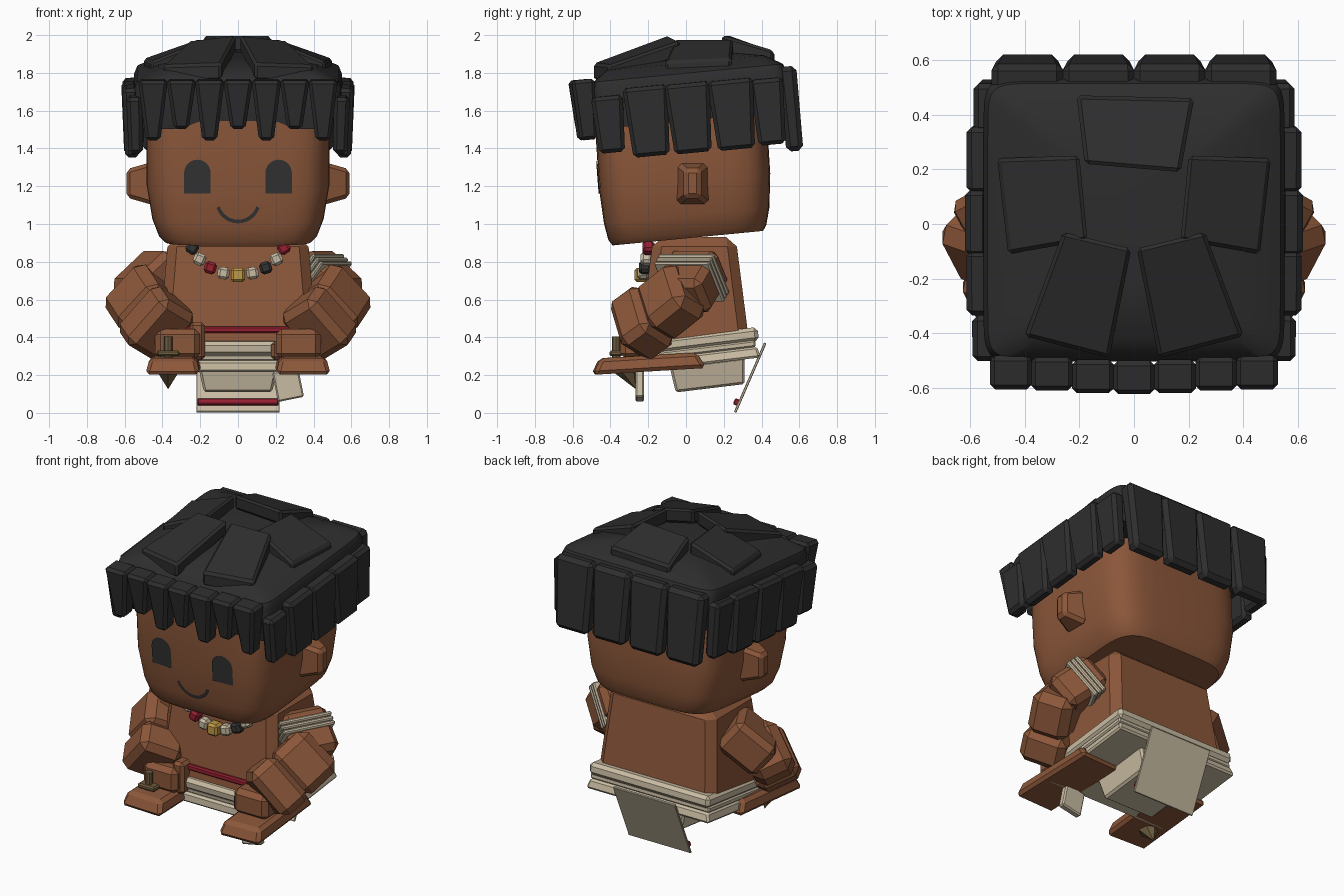
import bpy, bmesh, math
from mathutils import Matrix, Vector, Euler

cube = bpy.data.objects.get("Cube")
if cube:
    bpy.data.objects.remove(cube, do_unlink=True)


def material(name, r, g, b):
    m = bpy.data.materials.new(name)
    m.use_nodes = True
    m.diffuse_color = (r, g, b, 1)
    bsdf = m.node_tree.nodes["Principled BSDF"]
    bsdf.inputs["Base Color"].default_value = (r, g, b, 1)
    bsdf.inputs["Roughness"].default_value = 0.8
    return m


SKIN = material("brown skin", 0.26, 0.095, 0.042)
HAIR = material("black hair", 0.027, 0.027, 0.028)
CLOTH = material("cream cloth", 0.58, 0.50, 0.36)
RED = material("dark red", 0.30, 0.014, 0.03)
GOLD = material("gold", 0.53, 0.32, 0.06)
DARK = material("dark grey", 0.034, 0.033, 0.034)
WOOD = material("olive brown", 0.16, 0.11, 0.05)

TILT = math.radians(5.5)
HEAD = Matrix.Translation((0, 0.01, 0.925)) @ Matrix.Rotation(TILT, 4, 'X')


def finish(name, bm, mat, matrix=Matrix(), smooth=False):
    me = bpy.data.meshes.new(name)
    bm.to_mesh(me)
    bm.free()
    me.materials.append(mat)
    ob = bpy.data.objects.new(name, me)
    ob.matrix_world = matrix
    bpy.context.collection.objects.link(ob)
    if smooth:
        bpy.ops.object.select_all(action='DESELECT')
        ob.select_set(True)
        bpy.context.view_layer.objects.active = ob
        bpy.ops.object.shade_smooth_by_angle(angle=math.radians(35))


def chamfer(bm, width):
    bmesh.ops.bevel(bm, geom=bm.edges[:], offset=width, segments=1, affect='EDGES')
    bmesh.ops.recalc_face_normals(bm, faces=bm.faces[:])


def block(name, mat, loc, size, rot=(0, 0, 0), top=(1, 1), bottom=(1, 1), bevel=0.015, matrix=None):
    """Chamfered box whose top and bottom can be tapered."""
    bm = bmesh.new()
    bmesh.ops.create_cube(bm, size=1)
    for v in bm.verts:
        sx, sy = top if v.co.z > 0 else bottom
        v.co = (v.co.x * size[0] * sx, v.co.y * size[1] * sy, v.co.z * size[2])
    chamfer(bm, bevel)
    finish(name, bm, mat, matrix or Matrix.Translation(loc) @ Euler(rot).to_matrix().to_4x4())


def limb(name, mat, a, b, size, bevel=0.03, roll=0):
    """Chamfered box running from point a to point b."""
    a, b = Vector(a), Vector(b)
    turn = (b - a).to_track_quat('Z', 'Y').to_matrix().to_4x4() @ Matrix.Rotation(roll, 4, 'Z')
    block(name, mat, None, (*size, (b - a).length), bevel=bevel,
          matrix=Matrix.Translation((a + b) / 2) @ turn)


def loft(name, mat, rings, power, matrix):
    """Stack of rounded-square rings: height, half width, half depth, y centre."""
    bm = bmesh.new()
    n, loops = 48, []
    for z, a, b, cy in rings:
        loop = []
        for i in range(n):
            t = math.tau * i / n
            c, s = math.cos(t), math.sin(t)
            x = math.copysign(abs(c) ** (2 / power), c)
            y = math.copysign(abs(s) ** (2 / power), s)
            loop.append(bm.verts.new((a * x, cy + b * y, z)))
        loops.append(loop)
    for lo, hi in zip(loops, loops[1:]):
        for i in range(n):
            j = (i + 1) % n
            bm.faces.new((lo[i], lo[j], hi[j], hi[i]))
    bm.faces.new(loops[0][::-1])
    bm.faces.new(loops[-1])
    finish(name, bm, mat, matrix, smooth=True)


# Head
head_rings = [(0, .39, .40, 0), (.03, .42, .42, 0), (.12, .455, .44, .005),
              (.3, .485, .455, .012), (.55, .485, .455, .02), (.75, .46, .44, .025)]
loft("head", SKIN, head_rings, 5, HEAD)


def face_plate(name, outline):
    """Flat painted shape laid over the front of the head."""
    bm = bmesh.new()
    verts = []
    for x, z in outline:
        for lo, hi in zip(head_rings, head_rings[1:]):
            if lo[0] <= z <= hi[0]:
                f = (z - lo[0]) / (hi[0] - lo[0])
                _, a, b, cy = [p + (q - p) * f for p, q in zip(lo, hi)]
        y = cy - b * (1 - abs(x / a) ** 5) ** 0.2
        verts.append(bm.verts.new((x, y - 0.006, z)))
    bm.faces.new(verts)
    finish(name, bm, DARK, HEAD)


def arc(cx, cz, r, start, end, steps=12):
    angles = [math.radians(start + (end - start) * i / steps) for i in range(steps + 1)]
    return [(cx + r * math.cos(t), cz + r * math.sin(t)) for t in angles]


# Face and ears
for side, label in ((-1, "right"), (1, "left")):
    cx = side * 0.215
    face_plate(label + "_eye", [(cx - .07, .28), (cx + .07, .28)] + arc(cx, .39, .07, 0, 180))
    block(label + "_ear", SKIN, (side * .52, .035, 1.215), (.23, .18, .14),
          (0, side * math.pi / 2, 0), top=(.65, .45), bevel=.02)
face_plate("smile", arc(0, .24, .119, 198, 342) + arc(0, .243, .102, 342, 198))

# Hair cap and crown pieces
loft("hair_cap", HAIR, [(.62, .53, .505, .085), (.83, .55, .52, .085), (.87, .535, .505, .085),
                        (.925, .42, .42, .075), (.96, .2, .24, .06)], 14, HEAD)


def crown_slab(name, corners):
    bm = bmesh.new()
    face = bm.faces.new([bm.verts.new(c) for c in corners])
    new = bmesh.ops.extrude_face_region(bm, geom=[face])["geom"]
    for v in new:
        if isinstance(v, bmesh.types.BMVert):
            v.co.z -= 0.09
    chamfer(bm, 0.014)
    finish(name, bm, HAIR)


crown_slab("back_crown_slab", [(-.21, .47, 1.91), (.22, .46, 1.92), (.17, .19, 2), (-.18, .22, 2)])
for s, label in ((-1, "right"), (1, "left")):
    crown_slab(label + "_crown_slab", [(s * .2, .25, 1.98), (s * .5, .24, 1.875),
                                       (s * .46, -.11, 1.86), (s * .17, -.06, 1.98)])
    crown_slab(label + "_front_crown_slab", [(s * .26, -.03, 1.97), (s * .01, -.09, 2),
                                             (s * .09, -.49, 1.85), (s * .4, -.41, 1.84)])

# Hanging locks around the cap
for i in range(-3, 4):
    drop = 0.32 if i % 2 else 0.26
    block("front_lock", HAIR, (i * .15, abs(i) * .007 - .55, 1.765 - drop / 2), (.157, .125, drop),
          (TILT, 0, 0), bottom=(.5, .75), bevel=.018)
for i in range(4):
    block("back_lock", HAIR, ((i - 1.5) * .26, .555, 1.61), (.265, .1, .45), (TILT, 0, 0),
          bottom=(.85, .9), bevel=.025)
for s in (-1, 1):
    for x, y, w, drop in ((.545, -.405, .17, .3), (.565, -.2, .24, .37), (.57, .02, .245, .37),
                          (.565, .25, .245, .37), (.54, .44, .18, .35)):
        block("side_lock", HAIR, (s * x, y, 1.56 + y * .08), (.085, w, drop),
              (TILT, s * .03, 0), bottom=(.9, .8), bevel=.02)

# Torso, sash and layered belt
block("torso", SKIN, (0, .045, .63), (.84, .59, .6), top=(.88, .74), bevel=.05)
block("sash", RED, (0, -.238, .44), (.6, .03, .036), bevel=.008)
lean = (.12, 0, 0)
block("upper_belt", CLOTH, (0, .055, .378), (.85, .66, .075), lean, bevel=.02)
block("middle_belt", CLOTH, (0, .06, .33), (.84, .62, .035), lean, bevel=.008)
block("lower_belt", CLOTH, (0, .065, .284), (.87, .66, .06), lean, top=(.96, .96), bevel=.012)
block("hip_block", CLOTH, (0, .12, .2), (.42, .4, .14), lean, bottom=(.86, .92), bevel=.012)

# Back flap with its red trim
block("back_flap", CLOTH, (0, .34, .187), (.44, .014, .4), (-.41, 0, 0), bevel=.003)
block("back_flap_trim", RED, (0, .268, .057), (.43, .03, .035), (-.41, 0, 0), bevel=.006)

# Bead necklace
for i in range(-4, 5):
    colour = {0: GOLD, -2: RED, 4: RED, 2: DARK, -4: DARK}.get(i, CLOTH)
    size = 0.076 if i == 0 else 0.064
    block("bead", colour, (.26 * math.sin(i * .3), -.235 + abs(i) * .009, 1 - .27 * math.cos(i * .27)),
          (size,) * 3, (0, -i * .15, 0), bevel=.014)

# Arms and hands
for s, label, thumb in ((-1, "right", .2), (1, "left", .1)):
    limb(label + "_upper_arm", SKIN, (s * .36, .08, .79), (s * .56, -.03, .6), (.29, .23), .035)
    limb(label + "_elbow", SKIN, (s * .565, .02, .67), (s * .46, -.18, .51), (.25, .32), .05, s * .5)
    limb(label + "_forearm", SKIN, (s * .47, -.16, .53), (s * .395, -.31, .42), (.27, .33), .04, s * .5)
    block(label + "_wrist", SKIN, (s * .32, -.25, .365), (.24, .2, .16), bevel=.03)
    block(label + "_hand", SKIN, (s * .335, -.2, .262), (.29, .6, .085), (.06, 0, s * .04),
          top=(.85, .85), bevel=.02)
    block(label + "_thumb", SKIN, (s * .215, -.24, .28 + thumb / 2), (.08, .14, thumb), bevel=.018)

# Arm band of three rings on the left arm
axis = Vector((.2, -.11, -.19)).normalized()
for i in (-1, 0, 1):
    c = Vector((.425, .03, .715)) + axis * (i * .03)
    limb("arm_band", CLOTH, c - axis * .013, c + axis * .013, (.335, .27), .008)

# Small tag under the left hand
block("cloth_tag", CLOTH, (.265, -.245, .15), (.14, .045, .16), (0, -.2, 0), bevel=.008)

# Short spike in the right hand
for name, sides, r1, r2, depth, loc, turn in (
        ("spike", 6, 0, .075, .13, (-.37, -.29, .185), .4),
        ("spike_grip", 8, .022, .022, .12, (-.37, -.37, .345), 0)):
    bm = bmesh.new()
    bmesh.ops.create_cone(bm, cap_ends=True, segments=sides, radius1=r1, radius2=r2, depth=depth)
    finish(name, bm, WOOD, Matrix.Translation(loc) @ Matrix.Rotation(turn, 4, 'X'))
block("spike_guard", WOOD, (-.37, -.37, .315), (.12, .07, .03), bevel=.008)
